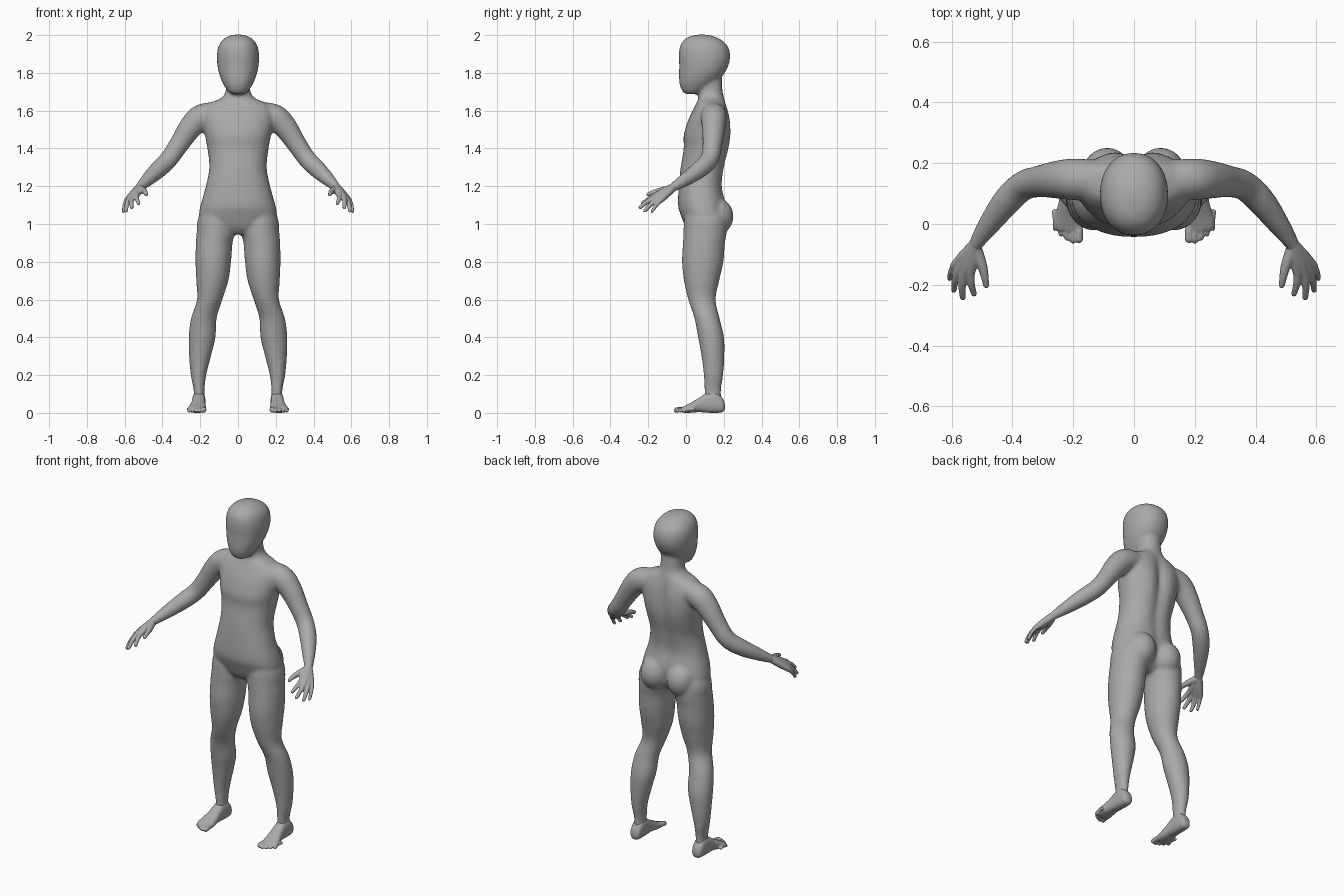
import bpy, bmesh, math
from mathutils import Vector

grey = bpy.data.materials.new("plain grey")
grey.diffuse_color = (0.4, 0.4, 0.4, 1)


def resample(rows, n=5):
    """Catmull-Rom interpolation through rows of numbers."""
    out = []
    for i in range(len(rows) - 1):
        a, b, c, d = (rows[max(0, min(len(rows) - 1, i + k))] for k in (-1, 0, 1, 2))
        for j in range(n):
            t = j / n
            out.append([0.5 * (2 * q + (r - p) * t + (2 * p - 5 * q + 4 * r - s) * t * t
                        + (3 * q - p - 3 * r + s) * t ** 3) for p, q, r, s in zip(a, b, c, d)])
    return out + [list(rows[-1])]


def skin(bm, rings):
    """Close a stack of point rings into a solid."""
    vs = [[bm.verts.new(p) for p in r] for r in rings]
    n = len(vs[0])
    for a, b in zip(vs, vs[1:]):
        for i in range(n):
            bm.faces.new((a[i], a[(i + 1) % n], b[(i + 1) % n], b[i]))
    bm.faces.new(vs[0])
    bm.faces.new(vs[-1])


def oval(power=2.0, n=40):
    """Unit superellipse."""
    for i in range(n):
        a = 2 * math.pi * i / n
        c, s = math.cos(a), math.sin(a)
        yield (math.copysign(abs(c) ** (2 / power), c), math.copysign(abs(s) ** (2 / power), s))


def column(bm, rows, side=1, power=2.0):
    """Rows: z, centre x, half width, front y, back y, depth of back groove."""
    rings = []
    for z, cx, w, f, b, g in resample(rows):
        ring = []
        for u, v in oval(power):
            y = (f + b) / 2 + v * (b - f) / 2
            if v > 0:
                y -= g * math.exp(-(u * w / 0.035) ** 2)
            ring.append((side * (cx + u * w), y, z))
        rings.append(ring)
    skin(bm, rings)


def tube(bm, rows, side=1, n=5):
    """Round-ended tube. Rows: x, y, z, radius."""
    rows = resample(rows, n)
    pts = [Vector(r[:3]) for r in rows]
    rad = [r[3] for r in rows]
    d0, d1 = (pts[0] - pts[1]).normalized(), (pts[-1] - pts[-2]).normalized()
    caps = [math.radians(a) for a in (25, 50, 75)]
    start = [(pts[0] + d0 * rad[0] * math.sin(a), rad[0] * math.cos(a), -d0) for a in reversed(caps)]
    end = [(pts[-1] + d1 * rad[-1] * math.sin(a), rad[-1] * math.cos(a), d1) for a in caps]
    mid = [(p, r, (pts[min(i + 1, len(pts) - 1)] - pts[max(i - 1, 0)]).normalized())
           for i, (p, r) in enumerate(zip(pts, rad))]
    rings = []
    for p, r, t in start + mid + end:
        u = t.cross(Vector((1, 0.3, 0.6))).normalized()
        v = t.cross(u)
        ring = [p + (u * c + v * s) * r for c, s in oval(2, 20)]
        rings.append([(side * q.x, q.y, q.z) for q in ring])
    skin(bm, rings)


def ball(bm, centre, size):
    res = bmesh.ops.create_uvsphere(bm, u_segments=32, v_segments=20, radius=1)
    for v in res["verts"]:
        v.co = Vector([c + s * k for c, s, k in zip(centre, size, v.co)])


def finish(name, bm, voxel, rounds):
    """Fuse overlapping solids into one smooth skin."""
    bmesh.ops.recalc_face_normals(bm, faces=bm.faces)
    me = bpy.data.meshes.new(name)
    bm.to_mesh(me)
    bm.free()
    me.materials.append(grey)
    ob = bpy.data.objects.new(name, me)
    bpy.context.collection.objects.link(ob)
    m = ob.modifiers.new("fuse", 'REMESH')
    m.mode, m.voxel_size, m.use_smooth_shade = 'VOXEL', voxel, True
    s = ob.modifiers.new("soften", 'SMOOTH')
    s.factor, s.iterations = 0.5, rounds


body = bmesh.new()
# Torso and neck
column(body, [
    (0.945, 0, 0.08, 0.03, 0.14, 0), (0.98, 0, 0.17, 0.0, 0.19, 0.01),
    (1.04, 0, 0.205, -0.025, 0.215, 0.015), (1.10, 0, 0.198, -0.042, 0.215, 0.01),
    (1.20, 0, 0.170, -0.038, 0.195, 0.012), (1.30, 0, 0.152, -0.028, 0.207, 0.016),
    (1.40, 0, 0.162, -0.012, 0.232, 0.022), (1.47, 0, 0.175, -0.012, 0.243, 0.028),
    (1.55, 0, 0.190, 0.012, 0.238, 0.025), (1.60, 0, 0.188, 0.035, 0.226, 0.015),
    (1.64, 0, 0.150, 0.055, 0.212, 0.005), (1.665, 0, 0.092, 0.065, 0.202, 0),
    (1.70, 0, 0.066, 0.066, 0.194, 0), (1.76, 0, 0.064, 0.05, 0.19, 0),
    (1.80, 0, 0.060, 0.05, 0.19, 0)], power=2.25)
# Head
column(body, [
    (1.688, 0, 0.030, 0.0, 0.06, 0), (1.70, 0, 0.052, -0.018, 0.09, 0),
    (1.74, 0, 0.078, -0.034, 0.150, 0), (1.79, 0, 0.099, -0.037, 0.198, 0),
    (1.84, 0, 0.109, -0.036, 0.225, 0), (1.89, 0, 0.112, -0.038, 0.234, 0),
    (1.94, 0, 0.104, -0.032, 0.222, 0), (1.975, 0, 0.082, -0.010, 0.187, 0),
    (1.995, 0, 0.050, 0.025, 0.142, 0), (2.003, 0, 0.018, 0.07, 0.10, 0)], power=2.15)
for s in (1, -1):
    # Legs
    column(body, [
        (1.08, 0.115, 0.075, 0.0, 0.19, 0), (1.02, 0.117, 0.097, -0.01, 0.215, 0),
        (0.95, 0.119, 0.100, -0.014, 0.215, 0), (0.90, 0.126, 0.097, -0.016, 0.206, 0),
        (0.80, 0.131, 0.094, -0.021, 0.198, 0), (0.70, 0.136, 0.085, -0.011, 0.176, 0),
        (0.60, 0.150, 0.067, 0.012, 0.157, 0), (0.50, 0.181, 0.068, 0.045, 0.178, 0),
        (0.40, 0.190, 0.071, 0.064, 0.201, 0), (0.30, 0.201, 0.058, 0.082, 0.203, 0),
        (0.20, 0.209, 0.041, 0.094, 0.197, 0), (0.12, 0.206, 0.029, 0.097, 0.186, 0),
        (0.05, 0.207, 0.030, 0.10, 0.19, 0)], s)
    # Hips
    ball(body, (s * 0.088, 0.158, 1.04), (0.085, 0.093, 0.10))
    # Shoulders and arms
    tube(body, [
        (0.09, 0.145, 1.585, 0.062), (0.19, 0.147, 1.567, 0.069), (0.25, 0.146, 1.513, 0.063),
        (0.31, 0.140, 1.425, 0.053), (0.365, 0.125, 1.345, 0.049), (0.42, 0.073, 1.290, 0.047),
        (0.475, 0.0, 1.238, 0.037), (0.515, -0.058, 1.200, 0.026), (0.525, -0.078, 1.188, 0.023)], s)
finish("body", body, 0.0095, 7)

# Hands: knuckle position, tip position, radius
wrist = (0.522, -0.07, 1.193)
fingers = [((0.538, -0.165, 1.150), (0.526, -0.230, 1.108), 0.0120),
           ((0.561, -0.168, 1.140), (0.563, -0.242, 1.088), 0.0125),
           ((0.579, -0.158, 1.128), (0.592, -0.217, 1.070), 0.0120),
           ((0.591, -0.138, 1.122), (0.606, -0.180, 1.066), 0.0105)]
for s, label in ((1, "left"), (-1, "right")):
    hand = bmesh.new()
    for knuckle, tip, r in fingers:
        a, b, c = Vector(wrist), Vector(knuckle), Vector(tip)
        tube(hand, [(*a, 0.022), (*a.lerp(b, 0.55), 0.020), (*b, 0.0145)], s)
        tube(hand, [(*b, r + 0.002), (*(b.lerp(c, 0.5) + Vector((0.003, 0, 0.004))), r), (*c, r * 0.8)], s)
    tube(hand, [(0.518, -0.088, 1.185, 0.021), (0.500, -0.135, 1.176, 0.017),
                (0.491, -0.172, 1.168, 0.013), (0.486, -0.202, 1.156, 0.010)], s)
    finish(label + "_hand", hand, 0.004, 4)

    # Foot: y, centre x, half width, bottom, top
    foot = bmesh.new()
    rings = []
    for y, cx, w, lo, hi in resample([
            (0.206, 0.207, 0.014, 0.02, 0.045), (0.195, 0.207, 0.029, 0.004, 0.075),
            (0.16, 0.207, 0.035, 0.0, 0.11), (0.11, 0.208, 0.035, 0.001, 0.105),
            (0.07, 0.210, 0.038, 0.004, 0.080), (0.03, 0.214, 0.045, 0.001, 0.056),
            (-0.005, 0.217, 0.049, 0.0, 0.038), (-0.022, 0.214, 0.043, 0.003, 0.030)]):
        rings.append([(s * (cx + u * w), y, (lo + hi) / 2 + v * (hi - lo) / 2) for u, v in oval(2.5)])
    skin(foot, rings)
    # Toes, largest on the inside
    for i in range(5):
        x, r = 0.181 + 0.0195 * i, 0.0145 if i == 0 else 0.0115 - 0.0006 * i
        tip = (-0.049, -0.054, -0.045, -0.032, -0.014)[i]
        tube(foot, [(x + 0.003, tip + 0.055, 0.018, r), (x, tip + 0.025, 0.019, r * 0.95),
                    (x, tip, r + 0.001, r)], s)
    finish(label + "_foot", foot, 0.0045, 4)
